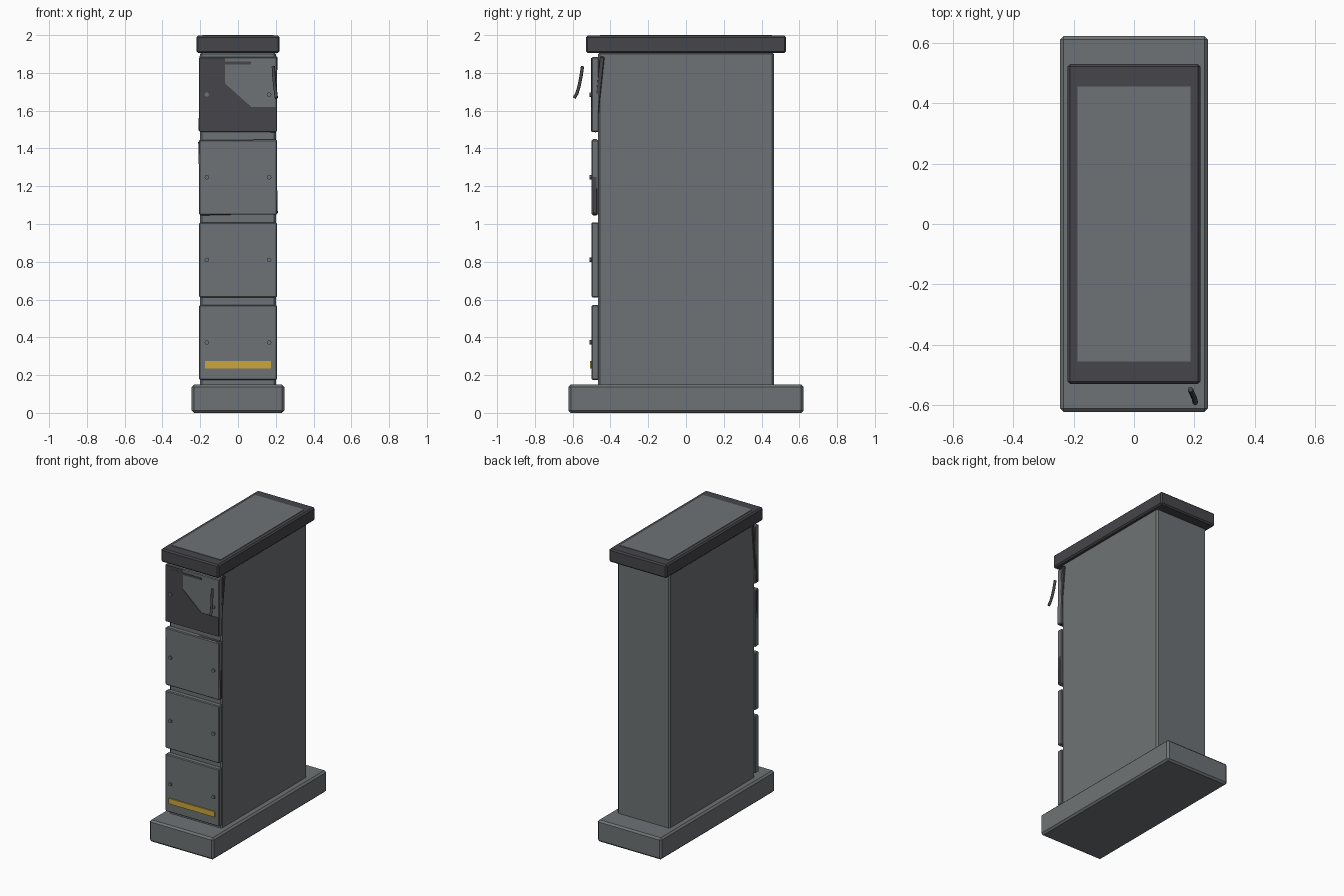
import bpy, bmesh, math
from mathutils import Vector

if "Cube" in bpy.data.objects:
    bpy.data.objects.remove(bpy.data.objects["Cube"])


def material(name, rgb):
    m = bpy.data.materials.new(name)
    m.diffuse_color = (*rgb, 1)
    m.use_nodes = True
    m.node_tree.nodes["Principled BSDF"].inputs["Base Color"].default_value = m.diffuse_color
    return m


GREY = material("steel grey", (0.156, 0.171, 0.178))
DARK = material("charcoal", (0.061, 0.059, 0.068))
YELLOW = material("warning yellow", (0.60, 0.38, 0.045))


def finish(name, bm, mat):
    bmesh.ops.recalc_face_normals(bm, faces=bm.faces)
    mesh = bpy.data.meshes.new(name)
    bm.to_mesh(mesh)
    bm.free()
    mesh.materials.append(mat)
    ob = bpy.data.objects.new(name, mesh)
    bpy.context.collection.objects.link(ob)
    return ob


def box(name, x, y, z, mat, bevel=0.0, rot=(0, 0, 0)):
    """Box from (min, max) ranges, rotated about its own centre."""
    bm = bmesh.new()
    bmesh.ops.create_cube(bm, size=1)
    bmesh.ops.scale(bm, verts=bm.verts, vec=(x[1] - x[0], y[1] - y[0], z[1] - z[0]))
    if bevel:
        bmesh.ops.bevel(bm, geom=bm.edges[:], offset=bevel, segments=1, affect='EDGES')
    ob = finish(name, bm, mat)
    ob.location = [(r[0] + r[1]) / 2 for r in (x, y, z)]
    ob.rotation_euler = [math.radians(a) for a in rot]
    return ob


def front_plate(name, outline, y, depth, mat):
    """Thin plate with an x-z outline, facing the front."""
    bm = bmesh.new()
    face = bm.faces.new([bm.verts.new((px, y, pz)) for px, pz in outline])
    ext = bmesh.ops.extrude_face_region(bm, geom=[face])
    moved = [v for v in ext["geom"] if isinstance(v, bmesh.types.BMVert)]
    bmesh.ops.translate(bm, verts=moved, vec=(0, -depth, 0))
    return finish(name, bm, mat)


# Main masses
box("base", (-0.245, 0.245), (-0.622, 0.622), (0, 0.15), GREY, 0.012)
box("body", (-0.2, 0.2), (-0.465, 0.465), (0.14, 1.91), GREY, 0.01)
box("cap", (-0.22, 0.22), (-0.53, 0.53), (1.905, 1.997), DARK, 0.009)
box("cap_inlay", (-0.187, 0.187), (-0.455, 0.455), (1.99, 2.0), GREY)

# Four front panels, each with a pair of bolts
for i, z in enumerate((0.373, 0.81, 1.247, 1.685)):
    box(f"panel_{i + 1}", (-0.206, 0.206), (-0.5, -0.462), (z - 0.198, z + 0.198), GREY, 0.005)
    for side, x in (("left", -0.165), ("right", 0.165)):
        bm = bmesh.new()
        bmesh.ops.create_cone(bm, cap_ends=True, segments=8, radius1=0.012, radius2=0.012, depth=0.02)
        bolt = finish(f"bolt_{i + 1}_{side}", bm, GREY)
        bolt.location = (x, -0.5, z)
        bolt.rotation_euler.x = math.pi / 2

# Yellow stripe on the lowest panel
box("warning_stripe", (-0.175, 0.175), (-0.507, -0.499), (0.236, 0.274), YELLOW)

# Loose dark backing plates, slightly askew
box("askew_plate", (-0.206, 0.206), (-0.496, -0.47), (1.05, 1.444), DARK, 0.004, (0, -1.4, 0))
box("sunken_plate", (-0.206, 0.206), (-0.478, -0.452), (1.488, 1.89), DARK, 0.004, (-6, 0.8, 0))

# Scorched area around the upper right corner of the top panel
front_plate("scorch", [(-0.204, 1.49), (0.204, 1.49), (0.204, 1.62), (0.07, 1.62),
                       (-0.07, 1.745), (-0.07, 1.88), (-0.204, 1.88)], -0.499, 0.004, DARK)
box("scorch_slot", (-0.155, 0.07), (-0.504, -0.499), (1.845, 1.86), DARK)

# Curved loose strip floating before the top panel
curve = bpy.data.curves.new("bent_strip", 'CURVE')
curve.dimensions = '3D'
curve.bevel_depth = 0.009
curve.bevel_resolution = 1
curve.use_fill_caps = True
points = [(0.203, -0.592, 1.667), (0.200, -0.578, 1.69), (0.195, -0.566, 1.73),
          (0.190, -0.556, 1.78), (0.187, -0.548, 1.835)]
spline = curve.splines.new('POLY')
spline.points.add(len(points) - 1)
for p, co in zip(spline.points, points):
    p.co = (*Vector(co), 1)
curve.materials.append(DARK)
bpy.context.collection.objects.link(bpy.data.objects.new("bent_strip", curve))
